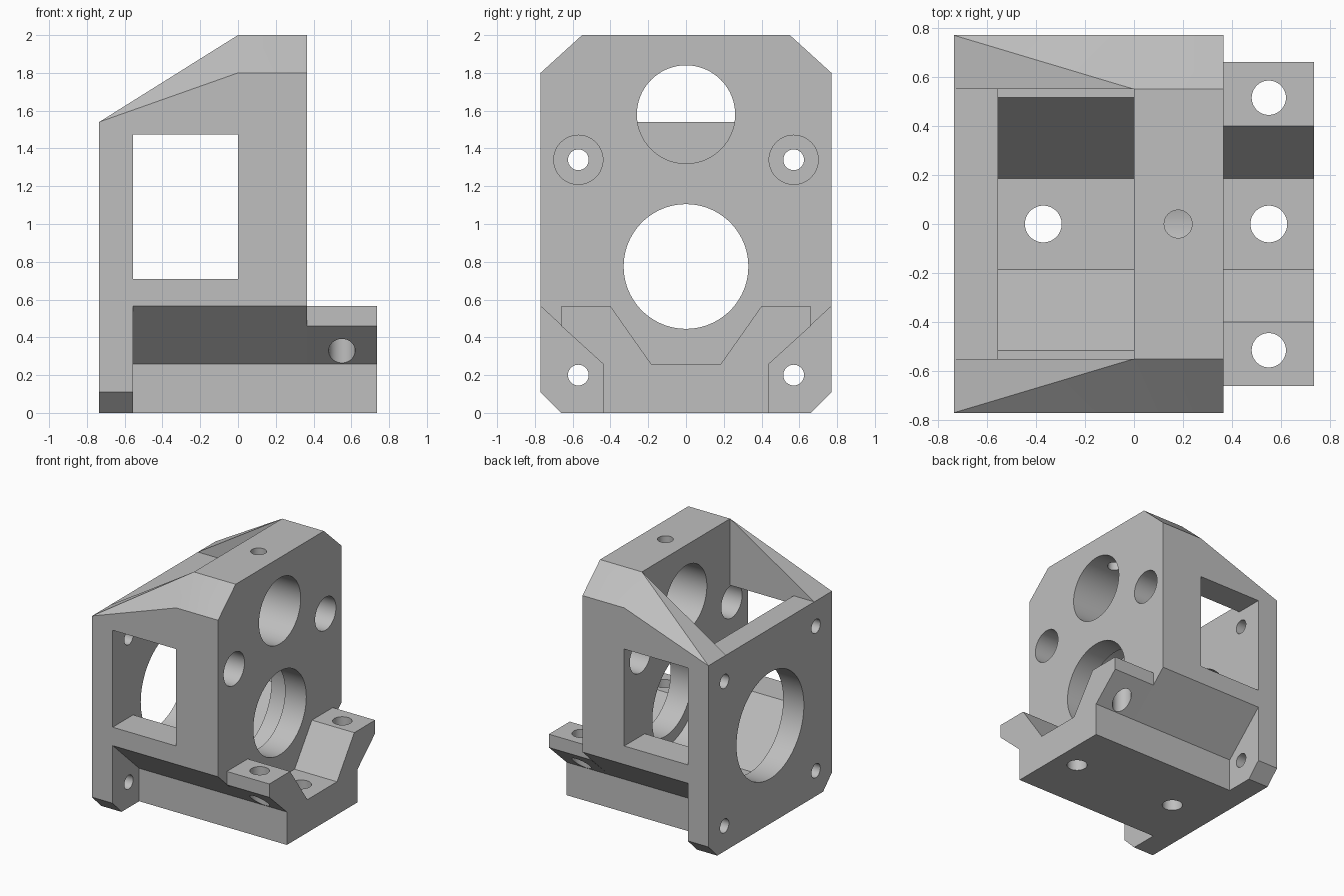
import bpy
import bmesh
from math import pi, radians
from mathutils import Matrix, Vector

cube = bpy.data.objects.get("Cube")
if cube:
    bpy.data.objects.remove(cube, do_unlink=True)

grey = bpy.data.materials.new("plain grey")
grey.use_nodes = True
colour = (0.52, 0.52, 0.52, 1)
grey.diffuse_color = colour
grey.node_tree.nodes["Principled BSDF"].inputs["Base Color"].default_value = colour


def finish(name, bm):
    bmesh.ops.recalc_face_normals(bm, faces=bm.faces)
    mesh = bpy.data.meshes.new(name)
    bm.to_mesh(mesh)
    bm.free()
    mesh.materials.append(grey)
    ob = bpy.data.objects.new(name, mesh)
    bpy.context.collection.objects.link(ob)
    return ob


def prism(name, half, x0, x1):
    """Mirror a half outline (y, z) and extrude it along x."""
    outline = half + [(-y, z) for y, z in reversed(half)]
    bm = bmesh.new()
    face = bm.faces.new([bm.verts.new((x0, y, z)) for y, z in outline])
    ext = bmesh.ops.extrude_face_region(bm, geom=[face])["geom"]
    verts = [v for v in ext if isinstance(v, bmesh.types.BMVert)]
    bmesh.ops.translate(bm, verts=verts, vec=(x1 - x0, 0, 0))
    return finish(name, bm)


def hull(name, points):
    bm = bmesh.new()
    for p in points:
        bm.verts.new(p)
    bmesh.ops.convex_hull(bm, input=bm.verts)
    return finish(name, bm)


def cylinder(name, start, axis, length, radius, segments=64):
    bm = bmesh.new()
    turn = Matrix.Rotation(pi / 2, 4, 'Y') if axis == 'X' else Matrix()
    move = Matrix.Translation(Vector(start)) @ turn
    bmesh.ops.create_cone(bm, cap_ends=True, segments=segments, radius1=radius,
                          radius2=radius, depth=length,
                          matrix=move @ Matrix.Translation((0, 0, length / 2)))
    return finish(name, bm)


def combine(target, tool, operation):
    tool.hide_render = True
    mod = target.modifiers.new("combine", 'BOOLEAN')
    mod.operation = operation
    mod.solver = 'EXACT'
    mod.object = tool
    bpy.context.view_layer.objects.active = target
    bpy.ops.object.modifier_apply(modifier=mod.name)
    bpy.data.objects.remove(tool, do_unlink=True)


# Main stations along the length
back, inner, front, face, end = -0.735, -0.555, 0.0, 0.365, 0.735
foot = [(0.44, 0), (0.44, 0.26)]

# Front plate and rear plate
bracket = prism("mounting_bracket", foot + [(0.77, 0.565), (0.77, 1.8), (0.55, 2)], front, face)
parts = [prism("rear_plate", [(0.66, 0), (0.77, 0.11), (0.77, 1.54)], back, inner)]

# Channelled base and the narrower front tab
parts.append(prism("base", foot + [(0.77, 0.565), (0.77, 0.71), (0.515, 0.71), (0.185, 0.26)],
                   inner, front))
parts.append(prism("front_tab", foot + [(0.66, 0.46), (0.66, 0.565), (0.4, 0.565), (0.185, 0.26)],
                   face, end))

# Side walls with sloping, chamfered tops
for s in (-1, 1):
    pts = [(x, s * y, 0.71) for x in (back, front) for y in (0.55, 0.77)]
    pts += [(back, s * 0.55, 1.54), (back, s * 0.77, 1.54),
            (front, s * 0.55, 2), (front, s * 0.77, 1.8)]
    parts.append(hull("side_wall", pts))

for part in parts:
    combine(bracket, part, 'UNION')

# Merge coplanar faces left by joining
bm = bmesh.new()
bm.from_mesh(bracket.data)
bmesh.ops.remove_doubles(bm, verts=bm.verts, dist=0.0001)
bmesh.ops.dissolve_limit(bm, angle_limit=0.002, verts=bm.verts, edges=bm.edges)
bm.to_mesh(bracket.data)
bm.free()

# Side windows
cuts = [prism("window_cutter", [(0.9, 0.71), (0.9, 1.475)], inner, front)]

# Motor bore, its front lip opening and the upper opening
cuts.append(cylinder("bore_cutter", (-0.9, 0, 0.775), 'X', 1.08, 0.42, 96))
cuts.append(cylinder("lip_cutter", (0.1, 0, 0.775), 'X', 0.5, 0.33, 96))
cuts.append(cylinder("upper_cutter", (-0.1, 0, 1.58), 'X', 0.6, 0.26, 96))

# Screw holes and the tool access holes in front of them
for s in (-1, 1):
    for z in (0.2, 1.34):
        cuts.append(cylinder("screw_cutter", (-0.9, s * 0.57, z), 'X', 0.5, 0.055, 32))
    cuts.append(cylinder("access_cutter", (-0.1, s * 0.57, 1.34), 'X', 0.6, 0.13))
    cuts.append(cylinder("tab_hole_cutter", (0.55, s * 0.515, 0.2), 'Z', 0.6, 0.07, 48))

# Base holes and top set-screw hole
for x in (-0.37, 0.55):
    cuts.append(cylinder("base_hole_cutter", (x, 0, -0.1), 'Z', 0.5, 0.075, 48))
cuts.append(cylinder("top_hole_cutter", (0.18, 0, 1.7), 'Z', 0.5, 0.057, 32))

for cut in cuts:
    combine(bracket, cut, 'DIFFERENCE')

# Smooth the bores, keep the flat faces crisp
bpy.ops.object.select_all(action='DESELECT')
bracket.select_set(True)
bpy.context.view_layer.objects.active = bracket
bpy.ops.object.shade_smooth_by_angle(angle=radians(15))
